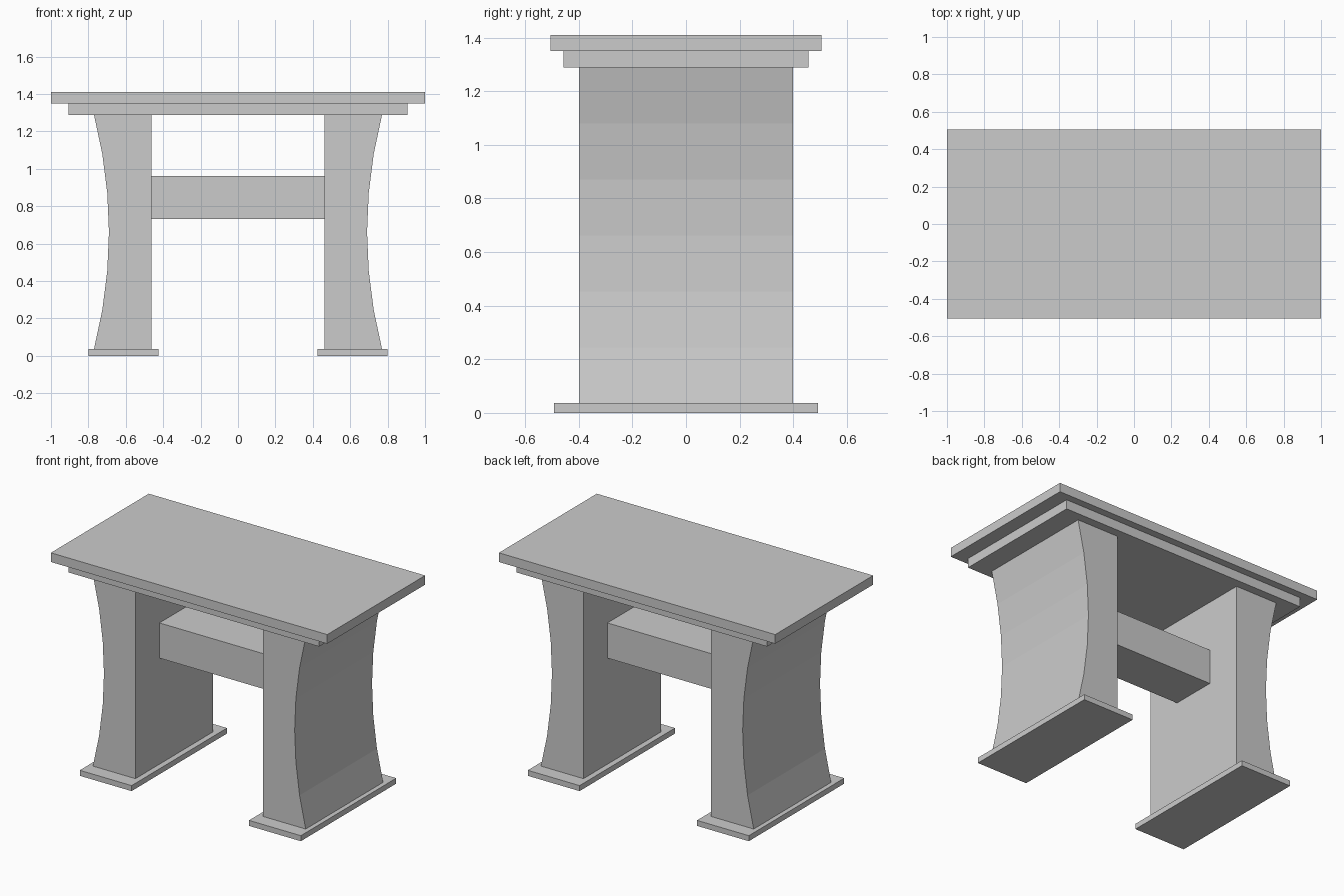
import bpy, bmesh

if "Cube" in bpy.data.objects:
    bpy.data.objects.remove(bpy.data.objects["Cube"])


def prism(name, profile, half_depth):
    """Extrude an x-z outline along y, centred on y = 0."""
    bm = bmesh.new()
    face = bm.faces.new([bm.verts.new((x, -half_depth, z)) for x, z in profile])
    ext = bmesh.ops.extrude_face_region(bm, geom=[face])
    verts = [g for g in ext["geom"] if isinstance(g, bmesh.types.BMVert)]
    bmesh.ops.translate(bm, verts=verts, vec=(0, 2 * half_depth, 0))
    bmesh.ops.recalc_face_normals(bm, faces=bm.faces)
    mesh = bpy.data.meshes.new(name)
    bm.to_mesh(mesh)
    bm.free()
    obj = bpy.data.objects.new(name, mesh)
    bpy.context.collection.objects.link(obj)
    return obj


def box(name, x0, x1, half_depth, z0, z1):
    return prism(name, [(x0, z0), (x1, z0), (x1, z1), (x0, z1)], half_depth)


def mirror_x(obj):
    obj.modifiers.new("mirror", 'MIRROR').use_axis[0] = True


# Table top and the smaller board under it
box("table_top", -1.0, 1.0, 0.506, 1.35, 1.41)
box("under_top", -0.907, 0.907, 0.457, 1.288, 1.35)

# Slab legs with a concave outer side in six flat segments
z_low, z_high, steps = 0.036, 1.288, 6
profile = [(0.462, z_high), (0.462, z_low)]
for i in range(steps + 1):
    t = 2 * i / steps - 1
    profile.append((0.69 + 0.08 * t * t, z_low + (z_high - z_low) * i / steps))
mirror_x(prism("legs", profile, 0.40))

# Foot plates
mirror_x(box("feet", 0.425, 0.80, 0.493, 0.0, z_low))

# Stretcher between the legs with a thin cap board
box("stretcher", -0.462, 0.462, 0.152, 0.73, 0.923)
box("stretcher_cap", -0.462, 0.462, 0.152, 0.923, 0.96)
